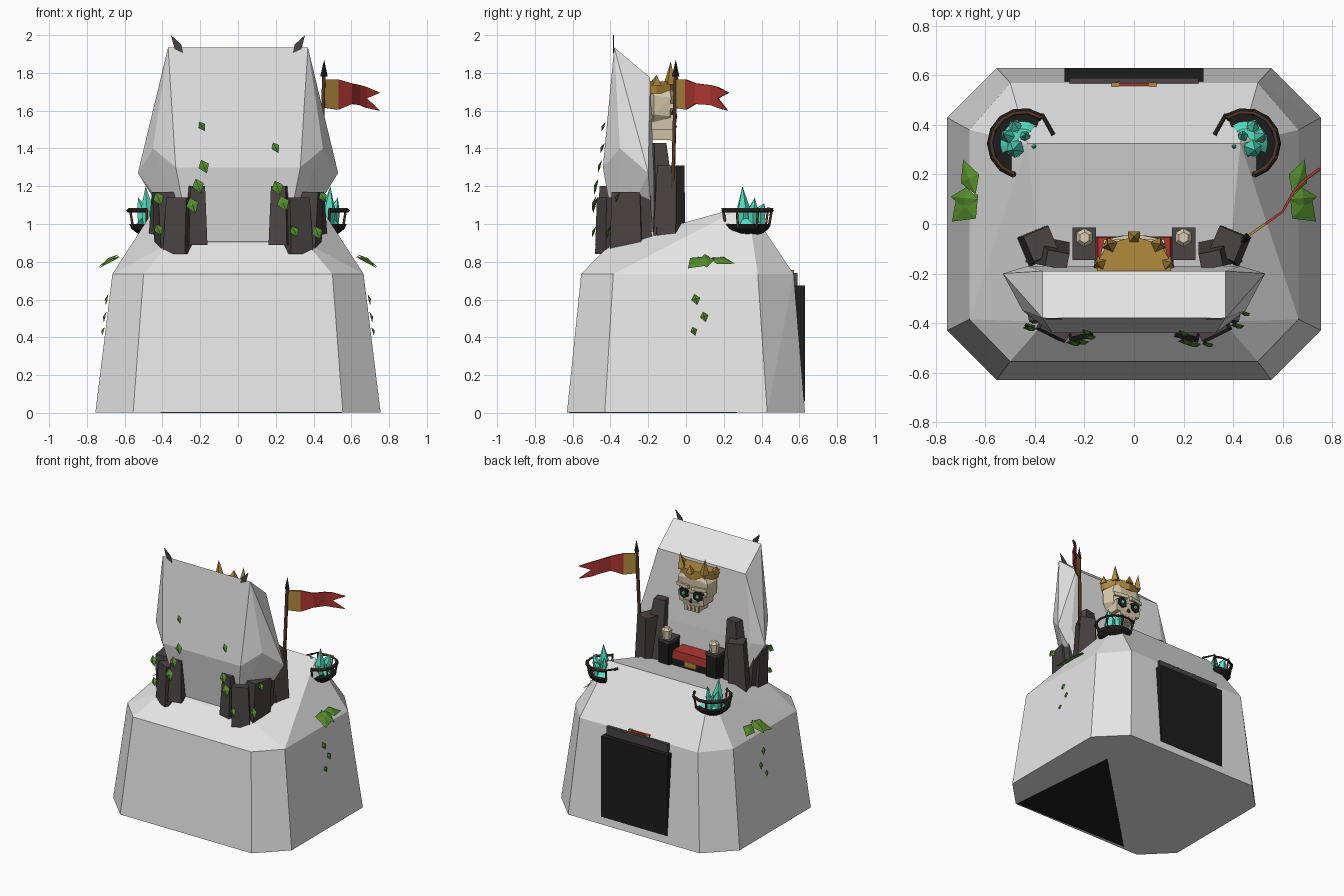
import bpy, bmesh, math
from math import sin, cos, pi, radians
from mathutils import Vector

cube = bpy.data.objects.get("Cube")
if cube:
    bpy.data.objects.remove(cube, do_unlink=True)


def colour(name, r, g, b):
    m = bpy.data.materials.new(name)
    m.use_nodes = True
    m.diffuse_color = (r, g, b, 1)
    bsdf = m.node_tree.nodes["Principled BSDF"]
    bsdf.inputs["Base Color"].default_value = (r, g, b, 1)
    bsdf.inputs["Roughness"].default_value = 0.9
    return m


ROCK = colour("pale rock", .79, .79, .79)
STONE = colour("dark stone", .068, .058, .056)
BLACK = colour("black iron", .012, .012, .012)
WOOD = colour("brown wood", .085, .038, .017)
RED = colour("red cloth", .43, .038, .03)
GOLD = colour("gold", .45, .26, .045)
GREEN = colour("leaf green", .09, .27, .025)
TEAL = colour("teal crystal", .09, .75, .54)
BONE = colour("bone", .72, .62, .43)


def finish(name, bm, mat):
    bmesh.ops.recalc_face_normals(bm, faces=bm.faces)
    me = bpy.data.meshes.new(name)
    bm.to_mesh(me)
    bm.free()
    me.materials.append(mat)
    ob = bpy.data.objects.new(name, me)
    bpy.context.collection.objects.link(ob)
    return ob


def hull(name, pts, mat):
    bm = bmesh.new()
    vs = [bm.verts.new(p) for p in pts]
    bmesh.ops.convex_hull(bm, input=vs)
    bmesh.ops.delete(bm, geom=[v for v in bm.verts if not v.link_faces], context='VERTS')
    bmesh.ops.dissolve_limit(bm, angle_limit=.03, verts=bm.verts, edges=bm.edges)
    return finish(name, bm, mat)


def both(pts):
    """Points plus their mirror images across x."""
    return pts + [(-x, y, z) for x, y, z in pts]


def frustum(name, a, b, r1, r2, n, mat):
    a, b = Vector(a), Vector(b)
    q = (b - a).to_track_quat('Z', 'Y')
    ring = [Vector((cos(2 * pi * (i + .5) / n), sin(2 * pi * (i + .5) / n), 0)) for i in range(n)]
    pts = [a + q @ (v * r1) for v in ring]
    pts += [b + q @ (v * r2) for v in ring] if r2 else [b]
    return hull(name, pts, mat)


def block(name, base, top, w, d, mat, turn=0, taper=1):
    """Leaning block from base centre to top centre, turned about z."""
    pts = []
    for c, k in ((base, 1), (top, taper)):
        for sx in (-.5, .5):
            for sy in (-.5, .5):
                x, y = sx * w * k, sy * d * k
                pts.append((c[0] + x * cos(turn) - y * sin(turn),
                            c[1] + x * sin(turn) + y * cos(turn), c[2]))
    return hull(name, pts, mat)


def sheet(name, pts, faces, mat):
    bm = bmesh.new()
    vs = [bm.verts.new(p) for p in pts]
    for f in faces:
        bm.faces.new([vs[i] for i in f])
    return finish(name, bm, mat)


def tube(name, pts, r, mat):
    cu = bpy.data.curves.new(name, 'CURVE')
    cu.dimensions = '3D'
    cu.bevel_depth, cu.bevel_resolution, cu.use_fill_caps = r, 0, True
    sp = cu.splines.new('POLY')
    sp.points.add(len(pts) - 1)
    for p, co in zip(sp.points, pts):
        p.co = (*co, 1)
    cu.materials.append(mat)
    ob = bpy.data.objects.new(name, cu)
    bpy.context.collection.objects.link(ob)


# Rock mound with a dark patch underneath, and upright slab
hull("rock_base", both([
    (.555, -.63, .003), (.755, -.43, .003), (.755, .43, .003), (.555, .63, .003),
    (.5, -.555, .735), (.665, -.385, .735), (.665, .38, .735), (.5, .57, .735),
    (.36, -.395, .9), (.43, .325, 1.1)]), ROCK)
hull("underside_patch", [(x, y, z) for x, y in ((.55, -.62), (.47, .27), (-.41, -.6)) for z in (0, .006)], BLACK)
hull("rock_slab", both([
    (.37, -.38, 1.935), (.33, -.44, 1.3), (.45, -.35, 1.4), (.53, -.2, 1.27),
    (.37, -.19, 1.775), (.43, -.17, 1.27), (.25, -.37, .9), (.3, -.17, .9)]), ROCK)

for s in (-1, 1):
    # Flat horns on the slab corners
    hull("slab_horn", [(s * x, y, z) for x, z in ((.355, 2.0), (.29, 1.905), (.3, 1.95), (.335, 1.925))
                       for y in (-.386, -.38)], STONE)
    # Standing stones in front of and behind the slab
    block("front_stone_outer", (s * .375, -.31, .86), (s * .395, -.31, 1.17), .1, .17, STONE, -s * .2, .9)
    block("front_stone_middle", (s * .31, -.39, .84), (s * .30, -.39, 1.14), .13, .14, STONE, s * .45, .9)
    block("front_stone_inner", (s * .225, -.41, .89), (s * .225, -.4, 1.2), .1, .12, STONE, -s * .25, .8)
    block("side_stone", (s * .37, -.24, .88), (s * .4, -.24, 1.17), .1, .12, STONE, 0, .9)
    block("back_stone_tall", (s * .35, -.11, .92), (s * .31, -.145, 1.43), .16, .12, STONE, s * .2, .55)
    block("back_stone_short", (s * .39, -.09, .9), (s * .375, -.08, 1.31), .13, .13, STONE, -s * .4, .85)
    # Throne arm posts topped with little skulls
    block("arm_post", (s * .2, -.08, .95), (s * .2, -.08, 1.17), .085, .13, BLACK)
    block("arm_cap", (s * .2, -.08, 1.165), (s * .2, -.08, 1.185), .095, .13, STONE)
    frustum("arm_skull", (s * .2, -.055, 1.185), (s * .2, -.055, 1.25), .03, .038, 6, BONE)
    frustum("arm_skull_top", (s * .2, -.055, 1.25), (s * .2, -.055, 1.27), .038, .022, 6, BONE)

# Throne seat
block("throne_seat", (0, -.115, .93), (0, -.115, 1.05), .32, .12, BLACK)
block("red_cushion", (0, -.115, 1.05), (0, -.115, 1.11), .31, .13, RED, 0, .94)
block("seat_emblem", (0, -.053, 1.01), (0, -.053, 1.05), .1, .012, GOLD)

# Great skull
hull("skull_cranium", both([
    (.08, -.2, 1.74), (.09, -.09, 1.74), (.145, -.17, 1.68), (.125, -.08, 1.67),
    (.07, -.06, 1.69), (.14, -.17, 1.58), (.115, -.085, 1.57), (.06, -.07, 1.53),
    (.09, -.18, 1.52)]), BONE)
block("skull_cheeks", (0, -.13, 1.5), (0, -.13, 1.58), .2, .13, BONE, 0, 1.1)
block("skull_jaw", (0, -.13, 1.445), (0, -.125, 1.52), .12, .11, BONE, 0, 1.2)
for i in range(4):
    x = -.048 + i * .032
    block("skull_tooth", (x, -.073, 1.44), (x, -.073, 1.485), .022, .02, BONE)
frustum("skull_nose", (0, -.062, 1.51), (0, -.062, 1.545), .018, 0, 3, BLACK)
for s in (-1, 1):
    frustum("eye_socket", (s * .058, -.085, 1.57), (s * .06, -.055, 1.57), .046, .042, 6, BLACK)
    frustum("eye_glow", (s * .058, -.058, 1.57), (s * .06, -.049, 1.57), .017, .013, 5, TEAL)
    block("skull_brow", (s * .068, -.068, 1.612), (s * .068, -.068, 1.638), .11, .03, BONE, -s * .2)

# Crown band and points, tallest at the front corners
crown = [(.15 * cos(a), -.155 + .105 * sin(a)) for a in (radians(d) for d in range(0, 181, 45))]
rim = [(.15, -.19)] + crown + [(-.15, -.19)]
hull("crown_band", [(x * .94, y, 1.69) for x, y in rim] + [(x, y, 1.755) for x, y in rim], GOLD)
for (x, y), tip in zip(crown, (1.79, 1.86, 1.8, 1.86, 1.79)):
    frustum("crown_point", (x * .9, y - .005, 1.74), (x * 1.0, y, tip), .034, 0, 4, GOLD)

# Flag and pole
tube("flag_pole", [(.43, -.075, .95), (.455, -.055, 1.79)], .012, WOOD)
frustum("pole_tip", (.455, -.055, 1.78), (.456, -.054, 1.87), .02, 0, 4, BLACK)
frustum("pole_foot", (.42, -.08, .95), (.432, -.074, 1.03), .03, .02, 5, BLACK)
flag = [(.458, -.05), (.53, .0), (.6, .05), (.645, .13), (.68, .17)]
low = [1.615, 1.605, 1.635, 1.63, 1.615]
high = [1.765, 1.765, 1.745, 1.735, 1.725]
pts = [(x, y, z) for (x, y), z in zip(flag, low)] + [(x, y, z) for (x, y), z in zip(flag, high)]
pts += [(.68, .17, 1.665), (.75, .22, 1.6), (.75, .225, 1.695)]
banner = sheet("swallowtail_flag", pts, [(i, i + 1, i + 6, i + 5) for i in range(3)]
               + [(3, 4, 10, 9, 8), (4, 11, 10), (10, 12, 9)], RED)
banner.data.materials.append(GOLD)
banner.data.polygons[0].material_index = 1
cloth = banner.modifiers.new("cloth_thickness", 'SOLIDIFY')
cloth.thickness, cloth.offset = .01, 0

# Crystal braziers on the rear shoulders
for s in (-1, 1):
    cx, cy = s * .45, .325

    def arc(r, z, a0=-100, a1=100, n=9):
        """Arc around the shoulder, open toward the middle."""
        out = []
        for i in range(n):
            a = radians(a0 + (a1 - a0) * i / (n - 1) + 25)
            out.append((cx + s * r * cos(a), cy + r * sin(a), z))
        return out

    top, bottom = arc(.135, 1.07), arc(.118, .985)
    tube("brazier_rim", top, .009, BLACK)
    tube("brazier_rim_trim", arc(.128, 1.075), .009, WOOD)
    for p, q in list(zip(top, bottom))[::2]:
        tube("brazier_bar", [(p[0], p[1], 1.085), q], .007, WOOD)
    hull("brazier_bowl", arc(.125, 1.0) + arc(.115, .975) + arc(.05, .925), BLACK)
    hull("crystal_bed", arc(.09, 1.0, -50) + arc(.06, 1.03, -50), TEAL)
    tube("brazier_hook", [top[-1], (s * .37, .44, 1.08), (s * .325, .36, 1.075)], .009, BLACK)
    for dx, dy, h, r in ((.03, -.02, 1.2, .038), (.06, .03, 1.14, .03),
                         (.03, .07, 1.11, .028), (-.01, .03, 1.14, .022), (-.04, -.01, 1.12, .02)):
        x, y = cx + s * dx, cy + dy
        frustum("crystal_root", (x, y, .99), (x, y, 1.07), r * .7, r, 5, TEAL)
        frustum("crystal", (x, y, 1.07), (x + s * dx * .3, y + dy * .3, h), r, 0, 5, TEAL)

# Rear gate
block("gate", (0, .54, .06), (0, .54, .675), .56, .18, BLACK)
block("gate_lintel", (0, .54, .67), (0, .54, .74), .52, .1, STONE)
block("gate_bar", (0, .56, .735), (0, .56, .755), .13, .018, RED)
for s in (-1, 1):
    block("gate_bar_end", (s * .075, .56, .733), (s * .075, .56, .757), .03, .022, GOLD)


# Ivy leaves: folded diamonds from stem to tip
def leaf(stem, tip, width, out):
    a, b, n = Vector(stem), Vector(tip), Vector(out)
    side = (b - a).cross(n).normalized() * width / 2
    m = a.lerp(b, .45)
    sheet("ivy_leaf", [a, m + side, b, m - side, m + n * .012], [(0, 1, 4), (1, 2, 4), (2, 3, 4), (3, 0, 4)], GREEN)


for x, y, z, size in ((-.19, -.435, 1.54, .04), (-.18, -.455, 1.34, .06), (-.21, -.475, 1.24, .065),
                      (-.24, -.48, 1.14, .07), (-.42, -.42, 1.17, .06), (-.42, -.41, 1.0, .05),
                      (.2, -.44, 1.43, .045), (.21, -.475, 1.23, .065), (.24, -.485, 1.15, .07),
                      (.3, -.485, .99, .05), (.42, -.41, .99, .06), (.45, -.36, 1.17, .045)):
    leaf((x - .015, y + .01, z), (x + .015, y - .012, z - size * 1.2), size, (0, -1, 0))
for s in (-1, 1):
    leaf((s * .63, .12, .83), (s * .735, .01, .765), .13, (s * .5, 0, 1))
    leaf((s * .64, .12, .82), (s * .69, .26, .79), .09, (s * .5, 0, 1))
    leaf((s * .63, .1, .84), (s * .74, .11, .77), .09, (s * .5, 0, 1))
    for y, z, size in ((.045, .63, .06), (.09, .535, .055), (.035, .455, .045)):
        leaf((s * (.758 - z * .115), y, z), (s * (.772 - z * .115), y + .015, z - size), size * .8, (s, 0, 0))
